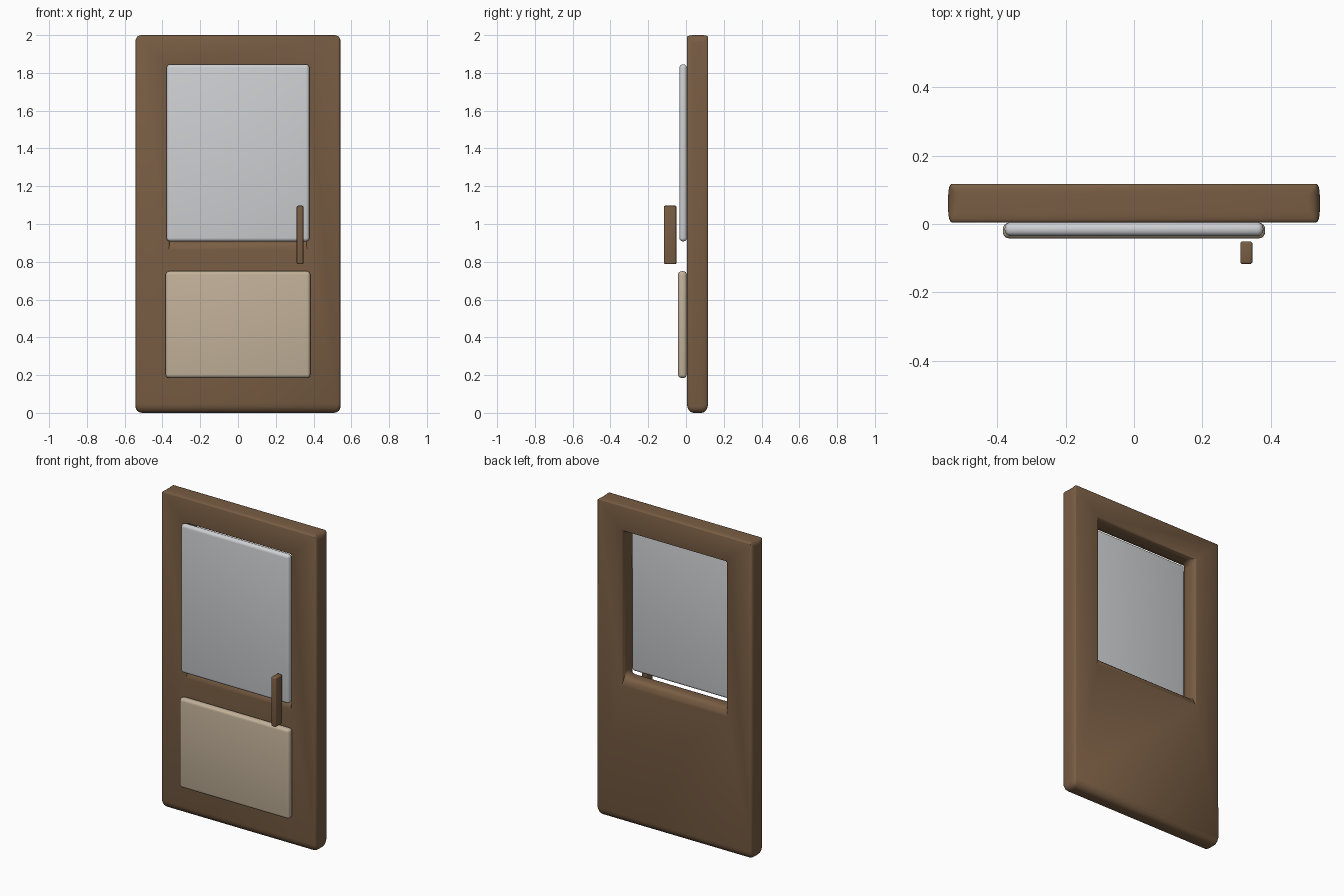
import bpy, bmesh

if "Cube" in bpy.data.objects:
    bpy.data.objects.remove(bpy.data.objects["Cube"])


def material(name, rgb):
    m = bpy.data.materials.new(name)
    m.diffuse_color = (*rgb, 1.0)
    m.use_nodes = True
    m.node_tree.nodes["Principled BSDF"].inputs["Base Color"].default_value = m.diffuse_color
    return m


BROWN = material("brown wood", (0.19, 0.11, 0.057))
CREAM = material("cream panel", (0.54, 0.44, 0.32))
GREY = material("pale grey glass", (0.62, 0.63, 0.65))


def finish(bm, name, mat, bevel, segments):
    """Turn a bmesh into a rounded, smooth-shaded object."""
    bmesh.ops.recalc_face_normals(bm, faces=bm.faces[:])
    mesh = bpy.data.meshes.new(name)
    bm.to_mesh(mesh)
    bm.free()
    mesh.materials.append(mat)
    ob = bpy.data.objects.new(name, mesh)
    bpy.context.collection.objects.link(ob)
    mod = ob.modifiers.new("rounded edges", 'BEVEL')
    mod.width, mod.segments = bevel, segments
    mod.limit_method = 'ANGLE'
    bpy.ops.object.select_all(action='DESELECT')
    ob.select_set(True)
    bpy.context.view_layer.objects.active = ob
    bpy.ops.object.modifier_apply(modifier=mod.name)
    bpy.ops.object.shade_smooth_by_angle(angle=0.7)
    return ob


def rounded_box(name, lo, hi, mat, bevel, segments=4):
    bm = bmesh.new()
    for v in bmesh.ops.create_cube(bm, size=1)["verts"]:
        v.co = [a if c < 0 else b for a, b, c in zip(lo, hi, v.co)]
    return finish(bm, name, mat, bevel, segments)


def rectangle(x, z0, z1):
    return [(-x, z0), (x, z0), (x, z1), (-x, z1)]


# Door slab: mitred ring around the window opening
bm = bmesh.new()
loops = {}
for y in (0.005, 0.117):
    for part, pts in (("outer", rectangle(0.543, 0.0, 2.0)),
                      ("hole", rectangle(0.36, 0.91, 1.832))):
        loops[part, y] = [bm.verts.new((x, y, z)) for x, z in pts]
ring = [("outer", 0.005), ("hole", 0.005), ("hole", 0.117), ("outer", 0.117)]
for a, b in zip(ring, ring[1:] + ring[:1]):
    for i in range(4):
        j = (i + 1) % 4
        bm.faces.new((loops[a][i], loops[a][j], loops[b][j], loops[b][i]))
finish(bm, "door_slab", BROWN, 0.035, 4)

# Window pane, lower panel and pull handle stand in front of the slab
rounded_box("window_pane", (-0.378, -0.035, 0.908), (0.378, 0.005, 1.845), GREY, 0.018)
rounded_box("lower_panel", (-0.383, -0.042, 0.185), (0.383, 0.004, 0.75), CREAM, 0.018)
rounded_box("pull_handle", (0.311, -0.117, 0.787), (0.346, -0.051, 1.097), BROWN, 0.007, 3)
